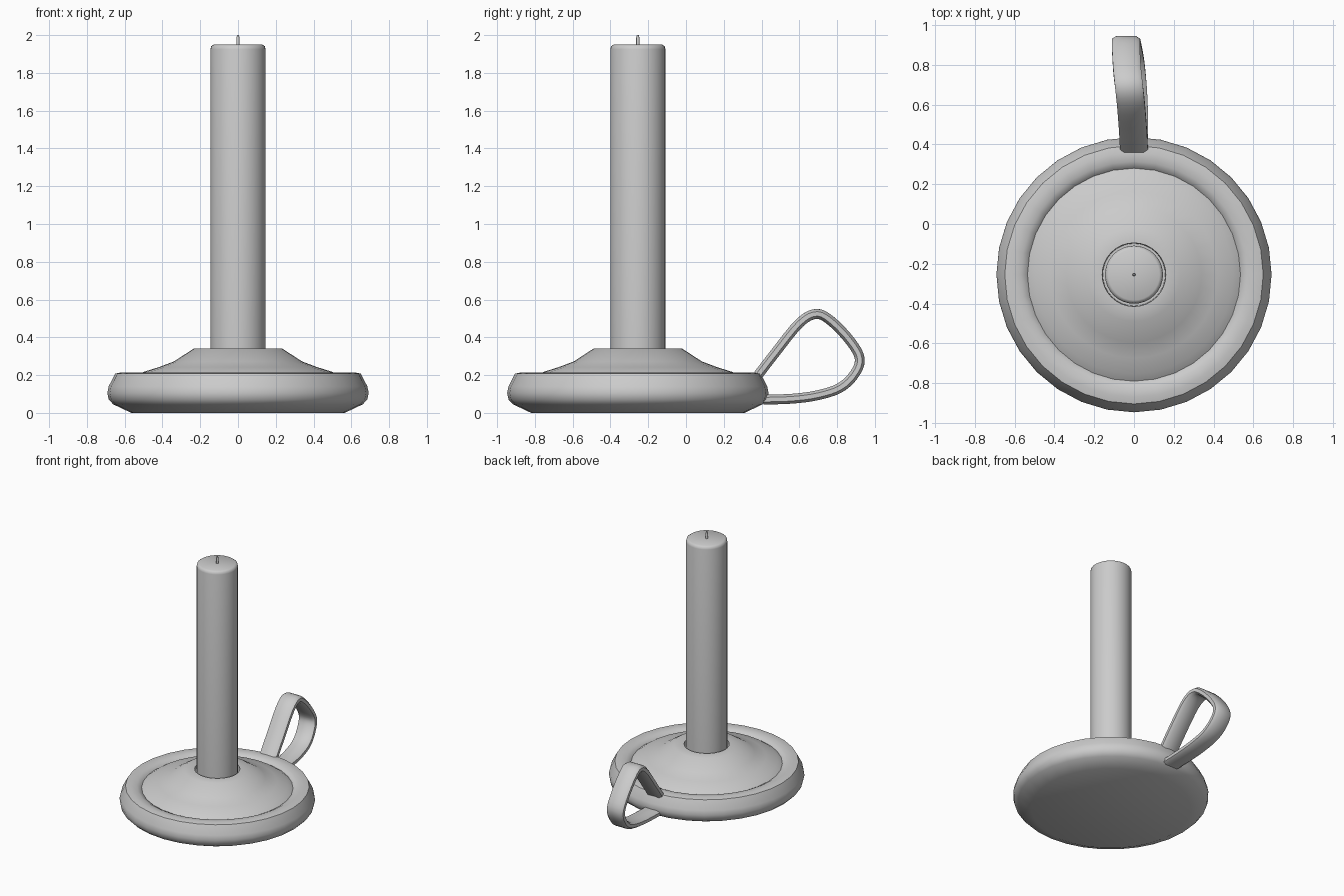
import bpy, bmesh, math
from mathutils import Vector

if "Cube" in bpy.data.objects:
    bpy.data.objects.remove(bpy.data.objects["Cube"])

CY = -0.255  # dish axis


def finish(name, bm, angle):
    bmesh.ops.remove_doubles(bm, verts=bm.verts, dist=1e-5)
    bmesh.ops.recalc_face_normals(bm, faces=bm.faces)
    me = bpy.data.meshes.new(name)
    bm.to_mesh(me)
    bm.free()
    ob = bpy.data.objects.new(name, me)
    bpy.context.collection.objects.link(ob)
    bpy.ops.object.select_all(action='DESELECT')
    ob.select_set(True)
    bpy.context.view_layer.objects.active = ob
    bpy.ops.object.shade_smooth_by_angle(angle=math.radians(angle))
    return ob


def lathe(name, profile, sides, angle=50):
    bm = bmesh.new()
    vs = [bm.verts.new((r, CY, z)) for r, z in profile]
    es = [bm.edges.new(p) for p in zip(vs, vs[1:])]
    bmesh.ops.spin(bm, geom=vs + es, cent=(0, CY, 0), axis=(0, 0, 1),
                   angle=math.tau, steps=sides, use_merge=True)
    return finish(name, bm, angle)


# Dish with rounded rim
lathe("dish", [(0, 0), (0.565, 0), (0.66, 0.045), (0.684, 0.07), (0.692, 0.105),
               (0.685, 0.14), (0.65, 0.208), (0.615, 0.215), (0.57, 0.211),
               (0.53, 0.19), (0.52, 0.15)], 32)

# Raised cone with a socket for the candle
lathe("socket_cone", [(0.54, 0.19), (0.5, 0.217), (0.42, 0.242), (0.34, 0.272),
                      (0.235, 0.34), (0.16, 0.342), (0.157, 0.27), (0, 0.27)], 32)

# Candle
lathe("candle", [(0, 0.27), (0.146, 0.27), (0.146, 1.925), (0.142, 1.941),
                 (0.128, 1.95), (0, 1.946)], 32)

# Wick
lathe("wick", [(0, 1.93), (0.009, 1.93), (0.009, 1.985), (0.005, 2.0), (0, 2.0)], 8)

# Handle: flat strap swept along a slightly twisted loop
path = [Vector(p) for p in [
    (0, 0.37, 0.185), (-0.005, 0.47, 0.315), (-0.015, 0.6, 0.475),
    (-0.025, 0.69, 0.524), (-0.034, 0.77, 0.485), (-0.04, 0.87, 0.38),
    (-0.04, 0.92, 0.285), (-0.032, 0.888, 0.2), (-0.018, 0.81, 0.13),
    (-0.006, 0.69, 0.092), (0, 0.56, 0.075), (0, 0.41, 0.07)]]
ext = [2 * path[0] - path[1]] + path + [2 * path[-1] - path[-2]]
STEPS = 4
pts = []
for a, b, c, d in zip(ext, ext[1:], ext[2:], ext[3:]):
    for k in range(STEPS):
        t = k / STEPS
        pts.append(0.5 * (2 * b + (c - a) * t + (2 * a - 5 * b + 4 * c - d) * t * t
                          + (3 * b - a - 3 * c + d) * t ** 3))
pts.append(path[-1])

W, H, C = 0.07, 0.026, 0.014
section = [(W, H - C), (W - C * 1.5, H), (-W + C * 1.5, H), (-W, H - C),
           (-W, -H + C), (-W + C * 1.5, -H), (W - C * 1.5, -H), (W, -H + C)]
bm = bmesh.new()
rings = []
for i, p in enumerate(pts):
    tan = (pts[min(i + 1, len(pts) - 1)] - pts[max(i - 1, 0)]).normalized()
    up = Vector((1, 0, 0)).cross(tan).normalized()
    side = tan.cross(up)
    rings.append([bm.verts.new(p + side * u + up * v) for u, v in section])
for r, s in zip(rings, rings[1:]):
    for j in range(8):
        k = (j + 1) % 8
        bm.faces.new((r[j], r[k], s[k], s[j]))
bm.faces.new(rings[0])
bm.faces.new(rings[-1])
finish("handle", bm, 55)
